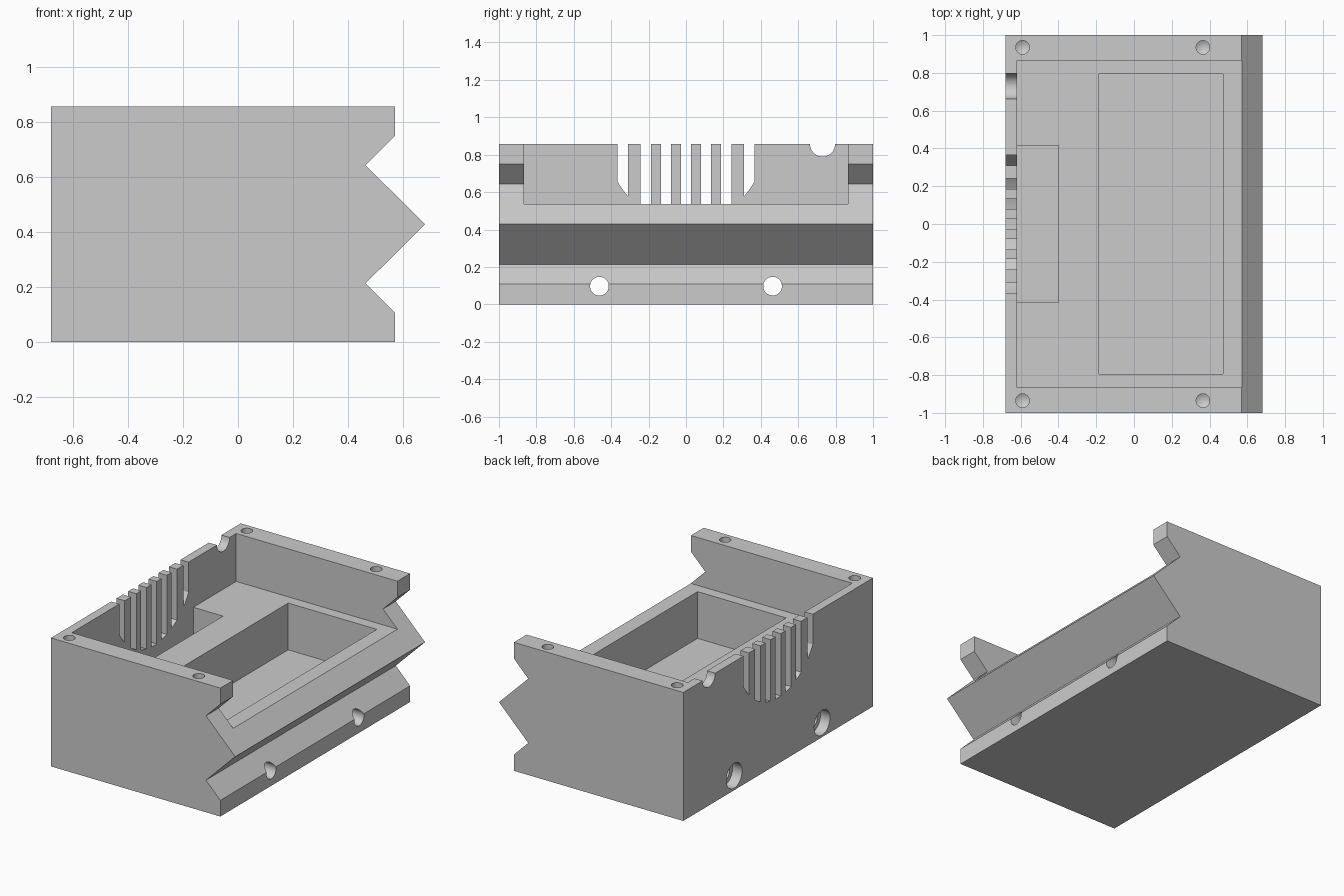
import bpy, bmesh, math
from mathutils import Matrix, Vector

if "Cube" in bpy.data.objects:
    bpy.data.objects.remove(bpy.data.objects["Cube"])

H = 0.857        # overall height
LEFT = -0.68     # outer face of the vented wall
WALL = -0.62     # inner face of the vented wall
FLOOR = 0.537    # main recess floor
DEEP = 0.225     # deep pocket floor

grey = bpy.data.materials.new("grey")
grey.use_nodes = True
colour = (0.6, 0.6, 0.6, 1)
grey.diffuse_color = colour
grey.node_tree.nodes["Principled BSDF"].inputs["Base Color"].default_value = colour


def finish(name, bm):
    bmesh.ops.recalc_face_normals(bm, faces=bm.faces)
    mesh = bpy.data.meshes.new(name)
    bm.to_mesh(mesh)
    bm.free()
    mesh.materials.append(grey)
    obj = bpy.data.objects.new(name, mesh)
    bpy.context.collection.objects.link(obj)
    return obj


def prism(name, points, offset):
    """Extrude a closed outline by an offset vector."""
    bm = bmesh.new()
    face = bm.faces.new([bm.verts.new(p) for p in points])
    new = bmesh.ops.extrude_face_region(bm, geom=[face])["geom"]
    bmesh.ops.translate(bm, vec=Vector(offset),
                        verts=[v for v in new if isinstance(v, bmesh.types.BMVert)])
    return finish(name, bm)


def box(name, x0, x1, y0, y1, z0, z1):
    base = [(x0, y0, z0), (x1, y0, z0), (x1, y1, z0), (x0, y1, z0)]
    return prism(name, base, (0, 0, z1 - z0))


def rod_x(name, x0, x1, y, z, r):
    """Cylinder lying along x."""
    ring = [(x0, y + r * math.cos(a), z + r * math.sin(a))
            for a in (math.tau * i / 48 for i in range(48))]
    return prism(name, ring, (x1 - x0, 0, 0))


def drill(name, x, y, r, depth):
    """Downward hole with a conical tip."""
    bm = bmesh.new()
    bmesh.ops.create_cone(bm, cap_ends=True, segments=32, radius1=r, radius2=r,
                          depth=depth + 0.1,
                          matrix=Matrix.Translation((x, y, H + 0.05 - depth / 2)))
    bottom = min(bm.faces, key=lambda f: f.calc_center_median().z)
    tip = bmesh.ops.poke(bm, faces=[bottom])["verts"][0]
    tip.co.z -= r * 0.6
    return finish(name, bm)


# Housing body with a V rail and grooves along one side
profile = [(LEFT, 0), (0.57, 0), (0.57, 0.108), (0.464, 0.214), (0.68, 0.4285),
           (0.464, 0.643), (0.57, 0.749), (0.57, H), (LEFT, H)]
body = prism("housing_body", [(x, -1, z) for x, z in profile], (0, 2, 0))

# Recesses: open tray, main pocket, small pocket behind the vents
cutters = [
    box("tray_cutter", WALL, 1, -0.866, 0.866, FLOOR, 1),
    box("main_pocket_cutter", -0.185, 0.47, -0.793, 0.793, DEEP, 0.7),
    box("vent_pocket_cutter", WALL, -0.4, -0.415, 0.415, DEEP, 0.7),
]

# Vent slots ending on a common circle
R, HALF = 0.417, 0.028
for y in (-0.337, -0.214, -0.107, 0, 0.107, 0.214, 0.337):
    edge = [y - HALF + HALF * i / 2 for i in range(5)]
    outline = [(LEFT - 0.1, e, H - math.sqrt(R * R - e * e)) for e in edge]
    outline += [(LEFT - 0.1, y + HALF, 1), (LEFT - 0.1, y - HALF, 1)]
    cutters.append(prism("vent_cutter", outline, (0.18, 0, 0)))

# Cable notch in the rim
cutters.append(rod_x("notch_cutter", LEFT - 0.1, WALL + 0.03, 0.73, H, 0.067))

# Mounting bores with counterbores, and lid screw holes
for side in (-1, 1):
    cutters.append(rod_x("bore_cutter", -1, 1, side * 0.463, 0.097, 0.05))
    cutters.append(rod_x("counterbore_cutter", -1, LEFT + 0.07, side * 0.463, 0.097, 0.083))
    for x in (-0.59, 0.365):
        cutters.append(drill("screw_cutter", x, side * 0.935, 0.036, 0.2))

bpy.context.view_layer.objects.active = body
for cutter in cutters:
    cutter.hide_render = True
    mod = body.modifiers.new("cut", "BOOLEAN")
    mod.operation, mod.solver, mod.object = "DIFFERENCE", "EXACT", cutter
    bpy.ops.object.modifier_apply(modifier=mod.name)
    bpy.data.objects.remove(cutter)

# Smooth the bores, keep corners crisp
for obj in bpy.context.selected_objects:
    obj.select_set(False)
body.select_set(True)
bpy.ops.object.shade_smooth_by_angle(angle=math.radians(25))
